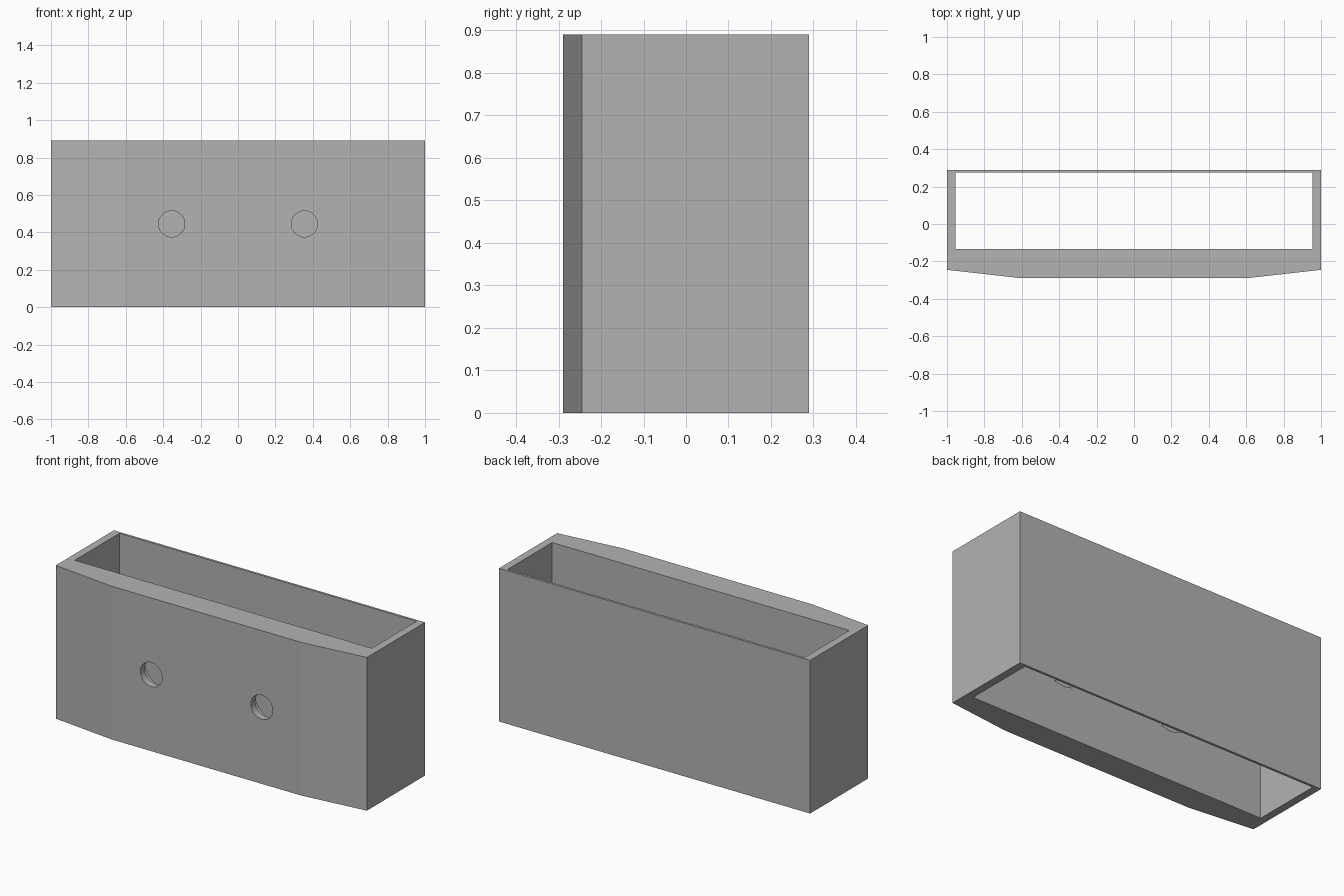
import bpy, bmesh, math

cube = bpy.data.objects.get("Cube")
if cube:
    bpy.data.objects.remove(cube, do_unlink=True)

HEIGHT = 0.89
FRONT, BACK = -0.289, 0.289
POCKET_FRONT, POCKET_BACK = -0.135, 0.275

grey = bpy.data.materials.new("plain grey")
grey.use_nodes = True
colour = (0.45, 0.45, 0.45, 1)
grey.diffuse_color = colour
grey.node_tree.nodes["Principled BSDF"].inputs["Base Color"].default_value = colour


def prism(name, outline, z0, z1):
    """Extrude a counter-clockwise xy outline from z0 to z1."""
    bm = bmesh.new()
    base = bm.faces.new([bm.verts.new((x, y, z0)) for x, y in outline])
    top = bmesh.ops.extrude_face_region(bm, geom=[base])["geom"]
    moved = [v for v in top if isinstance(v, bmesh.types.BMVert)]
    bmesh.ops.translate(bm, verts=moved, vec=(0, 0, z1 - z0))
    bmesh.ops.recalc_face_normals(bm, faces=bm.faces)
    mesh = bpy.data.meshes.new(name)
    bm.to_mesh(mesh)
    bm.free()
    obj = bpy.data.objects.new(name, mesh)
    bpy.context.collection.objects.link(obj)
    mesh.materials.append(grey)
    return obj


def bore(name, x, radius, y0, y1):
    """Cylinder cutter running along y."""
    bpy.ops.mesh.primitive_cylinder_add(
        vertices=64, radius=radius, depth=y1 - y0,
        location=(x, (y0 + y1) / 2, HEIGHT / 2), rotation=(math.pi / 2, 0, 0))
    obj = bpy.context.object
    obj.name = name
    obj.data.materials.append(grey)
    return obj


# Sleeve body with a shallow faceted front
half = [(0.61, FRONT), (1, -0.245), (1, BACK)]
sleeve = prism("sleeve", half + [(-x, y) for x, y in reversed(half)], 0, HEIGHT)

# Open pocket running through from top to bottom
pocket = [(-0.955, POCKET_FRONT), (0.955, POCKET_FRONT),
          (0.955, POCKET_BACK), (-0.955, POCKET_BACK)]
cutters = [prism("pocket_cutter", pocket, -0.1, HEIGHT + 0.1)]

# Screw holes in the front wall, counterbored from inside
for side, x in (("right", -0.355), ("left", 0.355)):
    cutters.append(bore(side + "_hole_cutter", x, 0.07, FRONT - 0.05, -0.1))
    cutters.append(bore(side + "_counterbore_cutter", x, 0.155, FRONT + 0.04, -0.08))

for cutter in cutters:
    cutter.hide_render = True
    mod = sleeve.modifiers.new(cutter.name, 'BOOLEAN')
    mod.operation = 'DIFFERENCE'
    mod.solver = 'EXACT'
    mod.object = cutter

# Bake the cuts and discard the cutters
bpy.context.view_layer.update()
evaluated = sleeve.evaluated_get(bpy.context.evaluated_depsgraph_get())
result = bpy.data.meshes.new_from_object(evaluated)
sleeve.modifiers.clear()
sleeve.data = result
for cutter in cutters:
    bpy.data.objects.remove(cutter, do_unlink=True)
